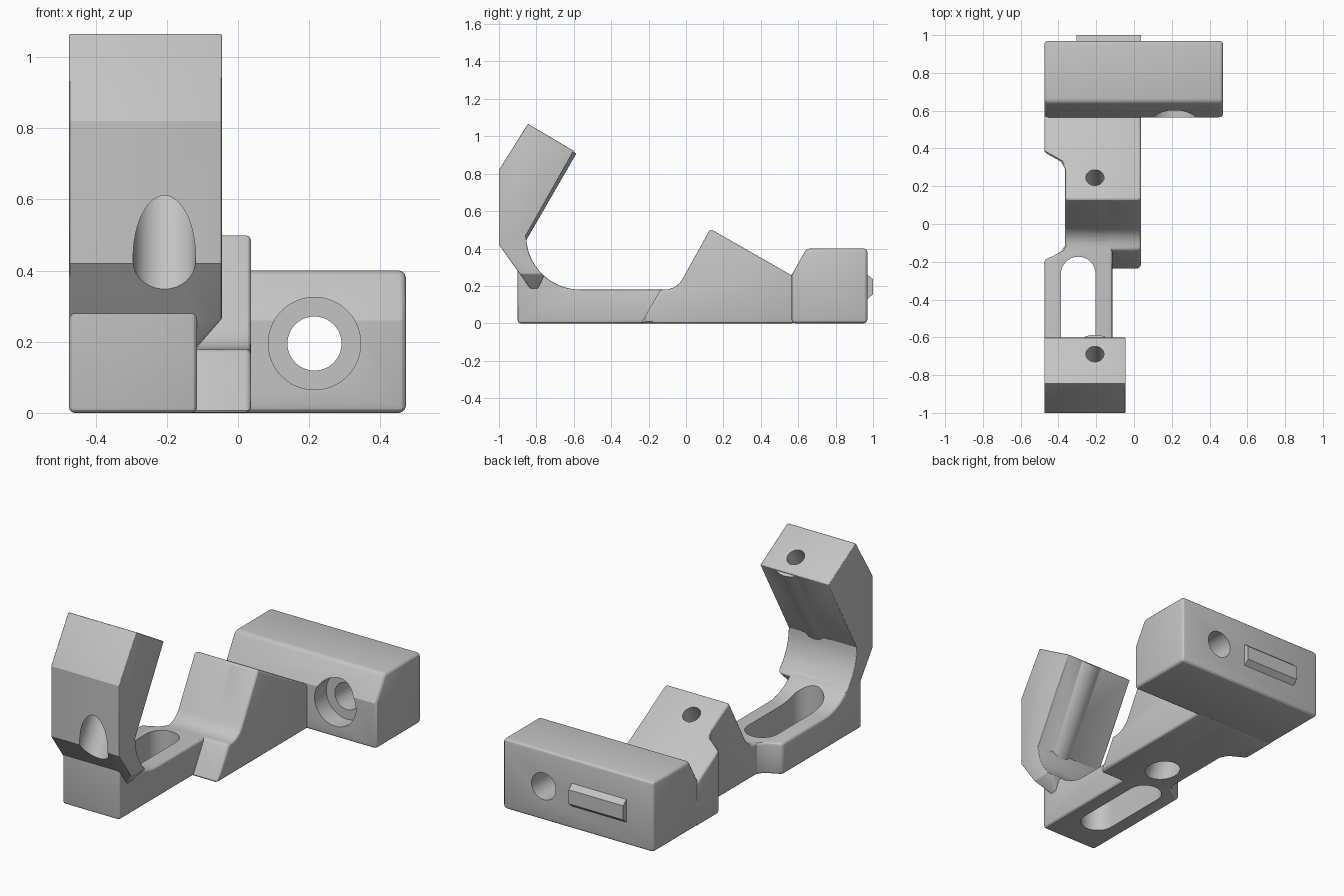
import bpy, bmesh, math
from mathutils import Vector

if "Cube" in bpy.data.objects:
    bpy.data.objects.remove(bpy.data.objects["Cube"])

grey = bpy.data.materials.new("grey")
grey.use_nodes = True
grey.diffuse_color = (0.55, 0.55, 0.55, 1)
grey.node_tree.nodes["Principled BSDF"].inputs["Base Color"].default_value = (0.55, 0.55, 0.55, 1)


def prism(name, points, axis, lo, hi):
    """Extrude a 2D outline along axis; points are the other two axes in order."""
    bm = bmesh.new()
    place = {"x": lambda a, b: (lo, a, b), "y": lambda a, b: (a, lo, b),
             "z": lambda a, b: (a, b, lo)}[axis]
    face = bm.faces.new([bm.verts.new(place(a, b)) for a, b in points])
    out = bmesh.ops.extrude_face_region(bm, geom=[face])["geom"]
    shift = Vector([hi - lo if a == axis else 0 for a in "xyz"])
    bmesh.ops.translate(bm, vec=shift, verts=[v for v in out if isinstance(v, bmesh.types.BMVert)])
    bmesh.ops.recalc_face_normals(bm, faces=bm.faces)
    mesh = bpy.data.meshes.new(name)
    bm.to_mesh(mesh)
    bm.free()
    mesh.materials.append(grey)
    obj = bpy.data.objects.new(name, mesh)
    bpy.context.collection.objects.link(obj)
    return obj


def rod(name, start, end, radius):
    """Cylinder between two points."""
    start, end = Vector(start), Vector(end)
    bpy.ops.mesh.primitive_cylinder_add(vertices=48, radius=radius, depth=(end - start).length,
                                        location=(start + end) / 2)
    obj = bpy.context.object
    obj.name = name
    obj.rotation_euler = (end - start).to_track_quat("Z", "Y").to_euler()
    obj.data.materials.append(grey)
    bpy.context.view_layer.update()
    return obj


def apply(obj, mod):
    bpy.context.view_layer.objects.active = obj
    bpy.ops.object.modifier_apply(modifier=mod.name)


def combine(obj, other, operation):
    mod = obj.modifiers.new("combine", "BOOLEAN")
    mod.operation, mod.solver, mod.object = operation, "EXACT", other
    apply(obj, mod)
    bpy.data.objects.remove(other)


def bevel(obj, width):
    mod = obj.modifiers.new("bevel", "BEVEL")
    mod.width, mod.segments = width, 3
    mod.limit_method, mod.angle_limit = "ANGLE", math.radians(38)
    apply(obj, mod)


def smooth(obj):
    bpy.ops.object.select_all(action="DESELECT")
    obj.select_set(True)
    bpy.context.view_layer.objects.active = obj
    bpy.ops.object.shade_smooth_by_angle(angle=math.radians(28))


def arc(cx, cy, r, a0, a1, n):
    angles = [math.radians(a0 + (a1 - a0) * i / n) for i in range(n + 1)]
    return [(cx + r * math.cos(a), cy + r * math.sin(a)) for a in angles]


# Shared side curves: inside of the hook, and floor rising into the ramp
hook_curve = arc(-0.565, 0.47, 0.29, 180, 270, 13)
ramp_curve = arc(-0.115, 0.29, 0.11, 270, 330, 5) + [(0.13, 0.505), (0.585, 0.245), (0.585, 0)]

# Bracket base with a waist on one side
bracket = prism("bracket", [(-0.9, 0), (-0.9, 0.36)] + hook_curve[4:] + ramp_curve, "x", -0.475, -0.115)
combine(bracket, prism("waist_cut", [(-0.6, -0.2), (-0.475, -0.19), (-0.43, -0.17), (-0.385, -0.145),
                                     (-0.365, -0.115), (-0.365, 0.29), (-0.385, 0.33), (-0.43, 0.355),
                                     (-0.475, 0.38), (-0.6, 0.39)], "z", -0.1, 1), "DIFFERENCE")
bevel(bracket, 0.016)

# Wing beside the ramp, with a sloped front
wing = prism("wing", [(-0.24, 0), (-0.137, 0.18)] + ramp_curve, "x", -0.18, 0.037)
bevel(wing, 0.016)
combine(bracket, wing, "UNION")

# Hook, wider than the base, with its lower corner cut off
hook = prism("hook", [(-0.81, 0.154), (-1, 0.42), (-1, 0.82), (-0.845, 1.067), (-0.6, 0.922)] + hook_curve[:8],
             "x", -0.475, -0.045)
combine(hook, prism("corner_cut", [(-0.13, 0.168), (0, 0.3164), (0, 0.1), (-0.13, 0.1)],
                    "y", -1.2, -0.5), "DIFFERENCE")
bevel(hook, 0.016)
combine(bracket, hook, "UNION")

# Long slot in the floor
slot = arc(-0.295, -0.265, 0.092, 0, 180, 16) + arc(-0.295, -0.655, 0.092, 180, 360, 16)
combine(bracket, prism("slot_cut", slot, "z", -0.1, 0.4), "DIFFERENCE")

# Rounded boss along the inside of the hook, kept behind the hook's front
lean = Vector((0, 0.5, 0.866))
tip = Vector((-0.207, -0.69, 0.972))
ramp = Vector((-0.207, 0.245, 0.438))
boss = rod("boss", tip - lean * 0.62, tip - lean * 0.004, 0.122)
combine(boss, prism("front_limit", [(-0.99, 0.44), (-0.99, 1.2), (-0.4, 1.2), (-0.4, 0.3), (-0.89, 0.3)],
                    "x", -0.45, 0.1), "INTERSECT")
combine(bracket, boss, "UNION")

# Screw holes square to the hook tip and the ramp, with wide lower bores
for top, bore_start in ((tip, 0.35), (ramp, 0.27)):
    combine(bracket, rod("hole_cut", top - lean * 0.5, top + lean * 0.1, 0.048), "DIFFERENCE")
    combine(bracket, rod("bore_cut", top - lean * 0.85, top - lean * bore_start, 0.088), "DIFFERENCE")
smooth(bracket)

# End block with chamfered front top edge and a counterbored hole
block = prism("end_block", [(0.565, 0), (0.565, 0.26), (0.645, 0.4), (0.97, 0.4), (0.97, 0)],
              "x", -0.475, 0.472)
bevel(block, 0.02)
combine(block, rod("through_cut", (0.215, 0.4, 0.195), (0.215, 1.2, 0.195), 0.076), "DIFFERENCE")
combine(block, rod("counterbore_cut", (0.215, 0.4, 0.195), (0.215, 0.67, 0.195), 0.13), "DIFFERENCE")
smooth(block)

# Raised locating key on the back
prism("back_key", [(0.95, 0.115), (0.97, 0.13), (1, 0.155), (1, 0.235), (0.97, 0.26), (0.95, 0.275)],
      "x", -0.305, 0.037)
